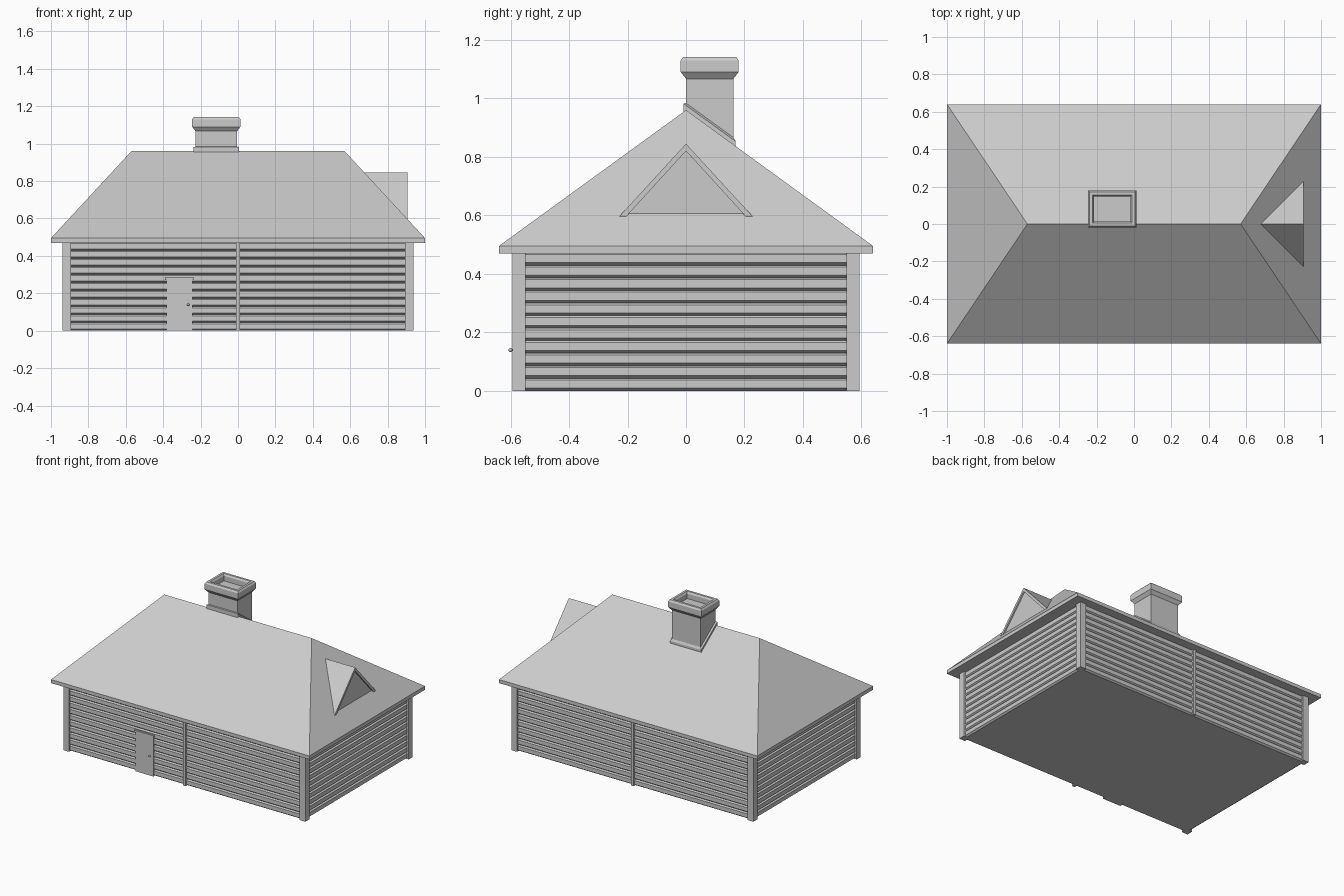
import bpy, bmesh
from mathutils import Vector

if "Cube" in bpy.data.objects:
    bpy.data.objects.remove(bpy.data.objects["Cube"])


def finish(name, bm):
    bmesh.ops.remove_doubles(bm, verts=bm.verts, dist=1e-5)
    bmesh.ops.recalc_face_normals(bm, faces=bm.faces)
    mesh = bpy.data.meshes.new(name)
    bm.to_mesh(mesh)
    bm.free()
    obj = bpy.data.objects.new(name, mesh)
    bpy.context.collection.objects.link(obj)
    return obj


def loft(name, rings):
    """Skin a stack of equal-length rings and cap both ends."""
    bm = bmesh.new()
    rows = [[bm.verts.new(p) for p in ring] for ring in rings]
    n = len(rows[0])
    for a, b in zip(rows, rows[1:]):
        for i in range(n):
            j = (i + 1) % n
            bm.faces.new((a[i], a[j], b[j], b[i]))
    bm.faces.new(rows[0])
    bm.faces.new(rows[-1])
    bmesh.ops.dissolve_degenerate(bm, edges=bm.edges, dist=1e-5)
    return finish(name, bm)


def rect(x0, x1, y0, y1, z):
    """Rectangular ring; z is a height or a function of y."""
    h = z if callable(z) else (lambda y: z)
    return [(x, y, h(y)) for x, y in ((x0, y0), (x1, y0), (x1, y1), (x0, y1))]


def box(name, x0, x1, y0, y1, z0, z1):
    return loft(name, [rect(x0, x1, y0, y1, z0), rect(x0, x1, y0, y1, z1)])


EAVE, RIDGE = 0.495, 0.96
RX, RY, RIDGE_X = 1.0, 0.64, 0.57

# Hipped roof with a thin fascia
loft("hip_roof", [rect(-RX, RX, -RY, RY, 0.47),
                  rect(-RX, RX, -RY, RY, EAVE),
                  rect(-RIDGE_X, RIDGE_X, 0, 0, RIDGE)])

# Clapboard walls: rings alternate between groove and board face
rings, boards, top = [], 11, 0.472
step = top / boards
for i in range(boards):
    z = i * step
    for d, dz in ((0.012, 0.0), (0.0, 0.009), (0.0, step - 0.006), (0.004, step - 0.002)):
        rings.append(rect(-0.925 + d, 0.925 - d, -0.583 + d, 0.583 - d, z + dz))
loft("clapboard_walls", rings)

# Corner posts and posts at the middle of the long walls
for sx in (-1, 1):
    for sy in (-1, 1):
        xs = sorted((sx * 0.892, sx * 0.937))
        ys = sorted((sy * 0.548, sy * 0.593))
        box("corner_post", *xs, *ys, 0, 0.471)
for sy in (-1, 1):
    ys = sorted((sy * 0.56, sy * 0.593))
    box("middle_post", -0.01, 0.01, *ys, 0, 0.471)

# Door with lintel and knob
box("door", -0.382, -0.242, -0.59, -0.56, 0, 0.275)
box("door_lintel", -0.39, -0.238, -0.594, -0.56, 0.272, 0.287)
bm = bmesh.new()
bmesh.ops.create_uvsphere(bm, u_segments=10, v_segments=6, radius=0.007)
bmesh.ops.translate(bm, verts=bm.verts, vec=Vector((-0.266, -0.6, 0.14)))
finish("door_knob", bm)


# Chimney collar following the back roof slope
def slope(offset):
    return lambda y: RIDGE - y * (RIDGE - EAVE) / RY + offset


loft("chimney_collar", [rect(-0.237, 0.005, -0.008, 0.17, slope(-0.02)),
                        rect(-0.237, 0.005, -0.008, 0.17, slope(0.016)),
                        rect(-0.227, -0.005, 0.0, 0.162, slope(0.024))])

# Chimney shaft flaring into a hollow cap
profile = [(0.0, 0.83), (0.0, 1.067), (-0.018, 1.09), (-0.018, 1.13),
           (-0.01, 1.142), (0.006, 1.142), (0.014, 1.13), (0.014, 1.095)]
loft("chimney", [rect(-0.227 + d, -0.005 - d, d, 0.162 - d, z) for d, z in profile])


# Gabled dormer on the right hip, trimmed to the roof plane
def hip_x(z):
    return RX - (z - EAVE) * (RX - RIDGE_X) / (RIDGE - EAVE)


def dormer(name, outline, front):
    loft(name, [[(front, y, z) for y, z in outline],
                [(min(front - 0.002, hip_x(z) - 0.002), y, z) for y, z in outline]])


dormer("dormer_roof", [(0, 0.845), (0.234, 0.59), (0.21, 0.59),
                       (0, 0.82), (-0.21, 0.59), (-0.234, 0.59)], 0.907)
dormer("dormer_gable", [(0, 0.822), (0.202, 0.6), (-0.202, 0.6)], 0.897)
